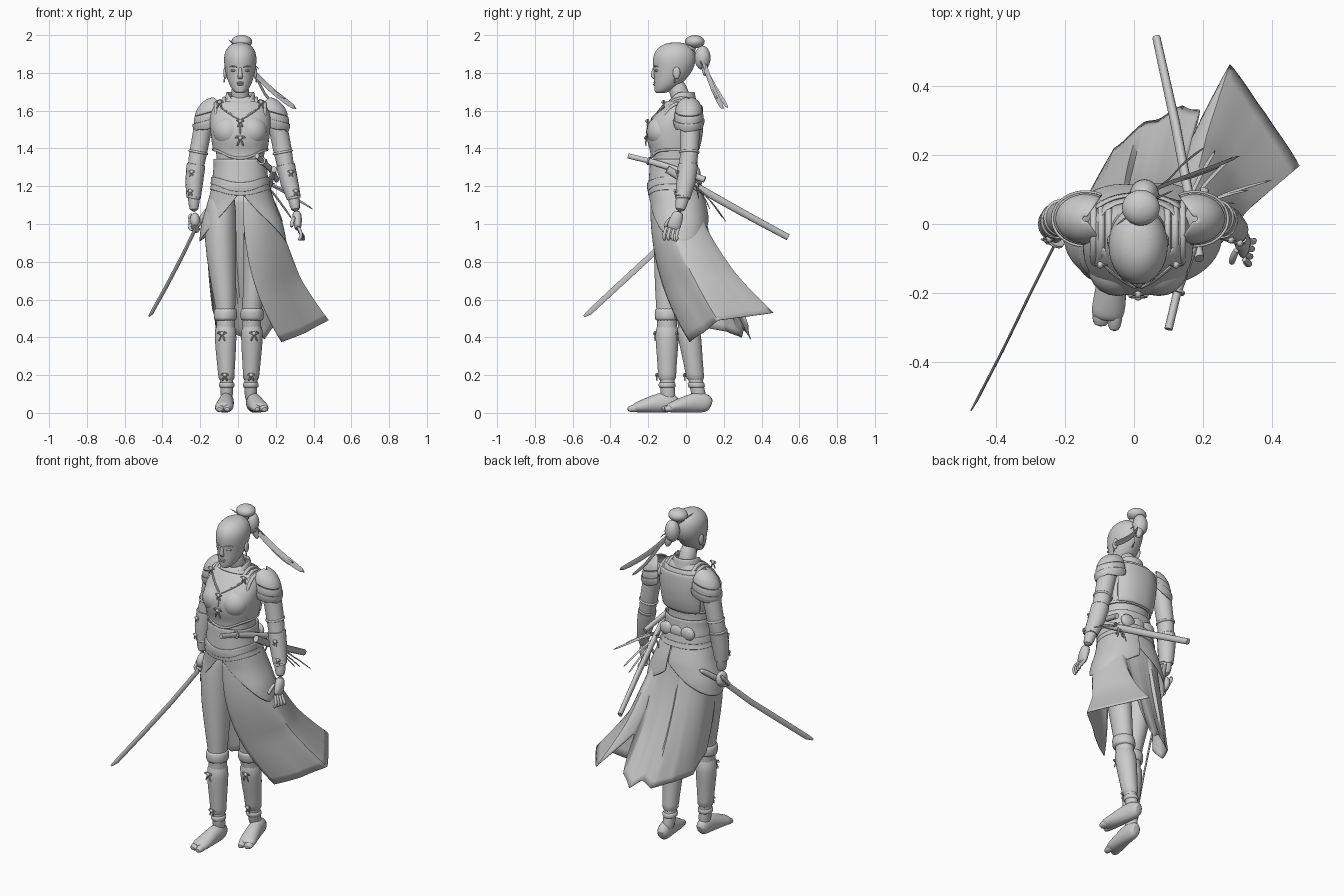
import bpy, math
from math import sin, cos, pi, radians
from mathutils import Vector as V

def mesh(name, verts, faces, sub=0, thick=0):
    me = bpy.data.meshes.new(name)
    me.from_pydata([tuple(v) for v in verts], [], faces)
    ob = bpy.data.objects.new(name, me)
    bpy.context.collection.objects.link(ob)
    if thick:
        m = ob.modifiers.new("thick", 'SOLIDIFY'); m.thickness = thick; m.offset = 0
    if sub:
        m = ob.modifiers.new("smooth", 'SUBSURF'); m.levels = m.render_levels = sub
    return ob

def grid(name, f, nu, nv, sub=1, thick=0, closed=False):
    cols = nu if closed else nu + 1
    vs = [f(i / nu, j / nv) for j in range(nv + 1) for i in range(cols)]
    fs = [(j*cols + i, j*cols + (i+1) % cols, (j+1)*cols + (i+1) % cols, (j+1)*cols + i)
          for j in range(nv) for i in range(nu)]
    return mesh(name, vs, fs, sub, thick)

def loft(name, pts, n=12, ref=(1, 0, 0), sub=1, flat=False):
    """Skin elliptical rings (x, y, z, ra, rb) along a path."""
    P = [V(p[:3]) for p in pts]
    vs, fs = [], []
    for i, p in enumerate(pts):
        t = V((0, 0, 1)) if flat else (P[min(i+1, len(P)-1)] - P[max(i-1, 0)]).normalized()
        a = V(ref); a = (a - t * a.dot(t)).normalized(); b = t.cross(a)
        vs += [P[i] + a*p[3]*cos(2*pi*k/n) + b*p[4]*sin(2*pi*k/n) for k in range(n)]
    for j in range(len(pts) - 1):
        fs += [(j*n + k, j*n + (k+1) % n, (j+1)*n + (k+1) % n, (j+1)*n + k) for k in range(n)]
    fs += [tuple(reversed(range(n))), tuple(range((len(pts)-1)*n, len(pts)*n))]
    return mesh(name, vs, fs, sub)

def tube(name, pts, r, n=6, flat=1, ref=(1, 0, 0), sub=1):
    return loft(name, [(*p, r, r*flat) for p in pts], n, ref, sub)

def ball(name, c, r):
    return grid(name, lambda u, v: V((c[0] + r[0]*sin(pi*v)*cos(2*pi*u), c[1] + r[1]*sin(pi*v)*sin(2*pi*u),
                                      c[2] + r[2]*cos(pi*v))), 20, 12, 0, 0, True)

def bow(name, x, y, z, s):
    for d in (-1, 1):
        tube(name + "_loop", [(x, y, z), (x+d*s*.6, y-.006, z+s*.5), (x+d*s, y-.002, z+s*.1), (x+d*s*.4, y-.006, z-s*.1), (x, y, z)], .005)
        tube(name + "_tail", [(x, y, z), (x+d*s*.3, y-.006, z-s*.7), (x+d*s*.6, y-.002, z-s*1.5)], .005)
    ball(name + "_knot", (x, y-.004, z), (.011, .01, .011))

# body profile: z, centre x, centre y, half width, half depth
T = [(.88, .025, -.03, .225, .15), (1.0, .02, -.032, .208, .148), (1.1, .015, -.04, .172, .14),
     (1.2, .012, -.06, .142, .13), (1.3, .012, -.065, .132, .118), (1.38, .012, -.065, .136, .115),
     (1.45, .012, -.068, .147, .135), (1.52, .012, -.063, .154, .138), (1.58, .012, -.042, .154, .116),
     (1.64, .012, -.02, .128, .09), (1.68, .012, -.015, .07, .06)]
def body(z, a, off=0):
    z = max(T[0][0], min(T[-1][0], z))
    p, q = next((p, q) for p, q in zip(T, T[1:]) if z <= q[0])
    k = (z - p[0]) / (q[0] - p[0])
    _, cx, cy, rx, ry = [m + (n - m)*k for m, n in zip(p, q)]
    s, c = sin(a), cos(a)
    e = lambda w: math.copysign(abs(w)**.88, w)
    return V((cx + (rx+off)*e(s), cy - (ry+off)*e(c), z))

def shell(name, a0, a1, lo, hi, off, thick=.01, nu=40, nv=6):
    a0, a1 = radians(a0), radians(a1)
    def f(u, v):
        a = a0 + (a1 - a0)*u
        return body(lo(a) + (hi(a) - lo(a))*v, a, off)
    return grid(name, f, nu, nv, 1, thick, abs(a1 - a0) > 6.28)

# torso, breastplate, sash and belts
front = lambda a: max(0, cos(a))**4
shell("torso", 0, 360, lambda a: 1.15, lambda a: 1.68, -.01, .004, 32, 14)
shell("breastplate", 0, 360, lambda a: 1.385 - .045*front(a), lambda a: 1.65, .002, .01, 40, 10)
shell("back_plate", 128, 232, lambda a: 1.39, lambda a: 1.63, .012, .012, 14, 8)
shell("sash", 0, 360, lambda a: 1.23 - .02*front(a), lambda a: 1.345, .005, .01)
shell("upper_belt", 0, 360, lambda a: 1.21 - .04*front(a), lambda a: 1.25 - .03*front(a), .012)
shell("lower_belt", 0, 360, lambda a: 1.18 - .03*front(a), lambda a: 1.215 - .03*front(a), .01)
shell("chest_rim", 0, 360, lambda a: 1.385 - .045*front(a), lambda a: 1.40 - .045*front(a), .006, .01, 40, 2)
for s in (-1, 1):
    ball("bust", (.012 + s*.06, -.127, 1.49), (.085, .082, .085))
    tube("chest_cord", [(.012 + s*.11, -.11, 1.625), (.012 + s*.06, -.155, 1.585), (.012, -.19, 1.55)], .007)
    for k in range(3):
        x = .012 + s*(.085 + .022*k)
        z = 1.675 - .012*k
        tube("shoulder_strap", [(x, -.12, z-.09), (x, -.095, z-.035), (x, -.03, z), (x, .04, z-.02), (x, .068, z-.09)], .011, 8)
    bow("shoulder_bow", .012 + s*.11, -.115, 1.645, .024)

# hip panels, scalloped
def hem(a):
    u = abs(a) / radians(172)
    return .905 + (.265*(1 - u/.5)**1.5 if u < .5 else .13*((u - .5)/.5)**2)
shell("hip_panel_left", 0, 172, hem, lambda a: 1.2, .009, .006, 40, 8)
shell("hip_panel_right", 0, -188, hem, lambda a: 1.2, .005, .006, 40, 8)

# windblown torn skirt: waist angle, hem point
S = [(3, .23, .02, .375), (40, .36, .09, .425), (75, .475, .17, .49), (105, .385, .32, .51), (130, .275, .46, .53),
     (139, .17, .25, .68), (147, .19, .33, .46), (165, .14, .34, .39), (178, .08, .31, .44), (190, .03, .29, .40),
     (215, -.06, .22, .43), (245, -.115, .10, .45), (275, -.135, .0, .55)]
def skirt(u, v):
    i = min(int(u*(len(S)-1)), len(S)-2)
    k = u*(len(S)-1) - i
    a, x, y, z = [m + (n - m)*k for m, n in zip(S[i], S[i+1])]
    t = body(1.15, radians(a), .002)
    e = v**(1.6 + .8*max(0, 1 - a/60))
    w = .004*sin(u*44)*v
    b = .018*sin(pi*v) if a > 190 else .025*sin(pi*min(1, v*1.5))*max(0, sin(radians(a)*1.05))
    return V((t.x + (x - t.x)*e + (w + b)*sin(radians(a)), t.y + (y - t.y)*e - (w + b)*cos(radians(a)), t.z + (z - t.z)*v))
grid("skirt", skirt, 96, 20, 0, .004)

# legs, shin guards and feet
L = [(-.085, -.06, 1.18, .065, .09), (-.09, -.06, 1.08, .082, .105), (-.095, -.072, .92, .088, .102), (-.08, -.085, .72, .072, .083),
     (-.067, -.1, .56, .053, .06), (-.065, -.1, .5, .05, .053), (-.065, -.1, .38, .05, .055),
     (-.062, -.1, .25, .038, .042), (-.06, -.1, .14, .033, .036), (-.06, -.09, .05, .035, .045)]
G = [(-.06, -.1, .165, .044, .05), (-.062, -.1, .2, .043, .048), (-.064, -.1, .3, .052, .055),
     (-.066, -.1, .4, .06, .064), (-.066, -.1, .485, .056, .062)]
K = [(-.067, -.1, .485, .058, .063), (-.067, -.1, .5, .063, .067), (-.067, -.1, .54, .063, .067), (-.067, -.1, .56, .056, .062)]
F = [(-.06, -.045, .04, .022, .028), (-.06, -.065, .05, .035, .048), (-.06, -.11, .058, .04, .058), (-.065, -.17, .048, .044, .048),
     (-.072, -.235, .034, .05, .034), (-.078, -.265, .028, .048, .027), (-.08, -.28, .024, .036, .018)]
for s in (-1, 1):
    dy = lambda z: .035 + .14*(1 - min(z, 1)) if s > 0 else 0
    def mv(R):
        f = lambda z: .84 if s > 0 and z > .6 else 1
        return [(-s*x + .008*(s > 0), y + dy(z), z, a*f(z), b*f(z)) for x, y, z, a, b in R]
    foot = lambda R: [(s*-x + (.02 + .12*(-y-.1))*(s > 0), y + .18*(s > 0), z, a, b) for x, y, z, a, b in R]
    loft("leg", mv(L), 18, flat=True)
    loft("shin_guard", mv(G), 18, flat=True)
    loft("knee_wrap", mv(K), 18, flat=True)
    loft("ankle_band", mv([(-.06, -.1, z, r, r+.004) for z, r in ((.13, .038), (.14, .042), (.155, .042), (.165, .038))]), 16, flat=True)
    loft("foot", foot(F), 16)
    # split-toe front of the foot
    loft("big_toe", foot([(-.055, -.24, .03, .024, .028), (-.056, -.285, .022, .023, .02), (-.058, -.312, .018, .014, .012)]), 12)
    loft("small_toes", foot([(-.09, -.24, .03, .03, .026), (-.096, -.275, .021, .028, .019), (-.098, -.298, .017, .018, .012)]), 12)
    bow("knee_bow", s*.085, -.16 + dy(.42), .42, .028)
    bow("ankle_bow", s*.07, -.15 + dy(.2), .2, .022)

# arms, shoulder guards and bracers
A = {-1: [(-.15, .015, 1.62, .05, .05), (-.178, .02, 1.55, .054, .057), (-.197, .02, 1.45, .048, .052), (-.21, .018, 1.38, .049, .05),
          (-.223, .01, 1.31, .044, .047), (-.232, 0, 1.22, .041, .044), (-.235, -.005, 1.14, .032, .035), (-.232, -.01, 1.06, .026, .03)],
     1: [(.175, .015, 1.62, .05, .05), (.203, .02, 1.55, .054, .057), (.225, .02, 1.45, .05, .052), (.237, .018, 1.38, .051, .05),
         (.252, .01, 1.31, .044, .047), (.272, 0, 1.22, .041, .044), (.295, -.018, 1.14, .032, .035), (.308, -.035, 1.06, .026, .03)]}
for s in (-1, 1):
    arm = A[s]
    loft("arm", arm, 16)
    loft("bracer", [(x, y, z, a+.006, b+.006) for x, y, z, a, b in arm[4:7]], 16, sub=0)
    for i in (3, 4, 6):
        x, y, z, a, b = arm[i]
        loft("arm_band", [(x - s*.002*k, y, z + .01*k, a + .007 - .004*abs(k), b + .007 - .004*abs(k)) for k in (-1, 0, 1)], 16)
    for k in (.2, .8):
        x, y, z, a, b = [m + (n - m)*k for m, n in zip(arm[4], arm[6])]
        bow("bracer_bow", x + s*.02, y - b - .002, z, .018)
    # overlapping plates sloping outwards with scalloped edges
    cx = .018 + s*.158
    for k, (p0, p1, r) in enumerate(((5, 84, 1), (72, 98, 1.05), (86, 112, 1.13))):
        def pad(u, v):
            a, p = radians(-120 + 240*u), radians(p0 + (p1 - p0)*v + (9*abs(sin(3*pi*u)) if k and v > .5 else 0))
            return V((cx + s*.086*r*sin(p)*cos(a), .015 + .07*r*sin(p)*sin(a), 1.585 + .082*cos(p) - .018*k - .025*sin(p)*cos(a)))
        grid("shoulder_guard", pad, 24, 8, 1, .008)

# hands
ball("gripping_hand", (-.228, -.015, 1.015), (.028, .04, .045))
for k in range(4):
    y, z = -.04 + .018*k, .975 + .017*k
    tube("gripping_finger", [(-.245, y+.01, z+.03), (-.262, y-.005, z+.005), (-.24, y-.018, z-.012), (-.215, y-.01, z)], .011, 8)
loft("open_palm", [(.308, -.035, 1.07, .024, .026), (.315, -.05, 1.03, .026, .036), (.317, -.065, .985, .02, .038), (.315, -.07, .97, .014, .034)], 12)
for k in range(4):
    y = -.1 + .022*k
    tube("open_finger", [(.315, y, .99), (.335 - .003*k, y-.015, .955), (.335 + .006*k, y-.018, .93), (.32 + .008*k, y-.012, .912)], .01, 8)
tube("open_thumb", [(.3, -.07, 1.04), (.285, -.1, 1.01), (.283, -.115, .98)], .011, 8)

# neck, collar and head
loft("neck", [(.012, -.015, 1.62, .055, .055), (.012, -.03, 1.68, .048, .05), (.012, -.06, 1.76, .046, .05)], 16)
def collar(u, v):
    a = radians(14 + 332*u); r = .08 - .014*v
    d = max(0, cos(a))**2
    return V((.012 + r*sin(a)*1.05, -.025 - r*cos(a) - .045*(1-v)*d, 1.625 + .075*v - d*(.05 + .03*v*d)))
grid("collar", collar, 24, 4, 1, .01)
loft("head", [(.012, -.138, 1.692, .022, .025), (.012, -.122, 1.705, .038, .045), (.012, -.1, 1.735, .058, .07), (.012, -.08, 1.775, .072, .09),
              (.012, -.066, 1.82, .082, .107), (.012, -.062, 1.865, .089, .117), (.012, -.06, 1.91, .084, .11),
              (.012, -.056, 1.943, .062, .082), (.012, -.054, 1.962, .03, .04)], 20, flat=True, sub=2)
loft("nose", [(.012, -.166, 1.835, .008, .01), (.012, -.173, 1.80, .01, .012), (.012, -.175, 1.778, .016, .014), (.012, -.164, 1.766, .012, .008)], 10, flat=True)
ball("upper_lip", (.012, -.164, 1.748), (.02, .01, .006))
ball("lower_lip", (.012, -.163, 1.738), (.017, .011, .006))
for s in (-1, 1):
    ball("eye", (.012 + s*.033, -.153, 1.812), (.017, .014, .007))
    tube("brow", [(.012 + s*.014, -.174, 1.83), (.012 + s*.036, -.166, 1.838), (.012 + s*.058, -.146, 1.832)], .004)
    ball("ear", (.012 + s*.08, -.05, 1.8), (.01, .02, .032))
    tube("earring", [(.012 + s*.083, -.058, 1.775), (.012 + s*.086, -.06, 1.745)], .006)

# hair bun, tail, pins and ribbons
ball("top_bun", (.02, .047, 1.965), (.055, .052, .035))
tube("bun_tie", [(.02, .015, 1.925), (.02, .035, 1.95)], .035, 12)
ball("hair_loop", (.03, .088, 1.88), (.042, .042, .064))
loft("hair_tail", [(.03, .07, 1.9, .03, .02), (.04, .105, 1.83, .028, .022), (.06, .1, 1.78, .012, .01)], 10)
tube("hair_pin", [(-.06, -.01, 1.985), (.03, .06, 1.9), (.12, .1, 1.81)], .004)
for e, w in (((.315, .2, 1.605), .018), ((.21, .225, 1.61), .012), ((.26, .17, 1.66), .008)):
    tube("hair_ribbon", [(.04, .09, 1.86), (.1, .12, 1.78), (e[0]*.65, e[1]*.78, (e[2]+1.76)/2), e], w, 8, .12, (0, .3, 1))

# chest ornament
bow("chest_bow", .012, -.2, 1.545, .022)
tube("chest_pendant", [(.012, -.2, 1.535), (.012, -.21, 1.47)], .006)
bow("pendant_bow", .012, -.208, 1.455, .03)

# drawn sword
R = (.88, -.46, 0)
loft("sword_blade", [(-.225, -.05, .975, .004, .015), (-.3, -.2, .82, .004, .016), (-.38, -.365, .668, .004, .016),
                     (-.455, -.51, .533, .004, .015), (-.472, -.54, .512, .002, .006)], 8, R, 0)
tube("sword_grip", [(-.225, -.05, .975), (-.19, .02, 1.035), (-.15, .09, 1.09)], .014, 12, 1.2, R)
tube("sword_guard", [(-.227, -.054, .972), (-.224, -.048, .977)], .024, 16, 1, R, 0)

# scabbard and sheathed short sword
loft("scabbard", [(.19, -.1, 1.29, .014, .02), (.165, .05, 1.2, .014, .02), (.12, .29, 1.065, .014, .019), (.065, .54, .93, .012, .017)], 12, sub=0)
tube("short_grip", [(.1, -.305, 1.36), (.125, -.2, 1.335)], .012, 10, 1.2, sub=0)
tube("short_guard", [(.125, -.2, 1.335), (.127, -.193, 1.333)], .022, 16, sub=0)
tube("short_sheath", [(.127, -.193, 1.333), (.17, -.07, 1.295), (.205, .1, 1.235)], .013, 10, 1.3, sub=0)

# hanging belt cords
bow("belt_bow", .16, .07, 1.2, .045)
for e in ((.41, .13, 1.07), (.34, .1, 1.12), (.29, .2, 1.02), (.24, .22, 1.0), (.3, .06, 1.15)):
    tube("belt_cord", [(.14, .03, 1.22), ((e[0]+.14)/2, (e[1]+.06)/2, e[2]*.5 + .62), e], .007, 6, .5)
for x in (-.05, .02, .09):
    ball("belt_knot", (x, .055, 1.265), (.045, .022, .04))

# shading
for ob in bpy.context.collection.objects:
    ob.select_set(True)
    bpy.context.view_layer.objects.active = ob
bpy.ops.object.shade_smooth_by_angle(angle=radians(50))
